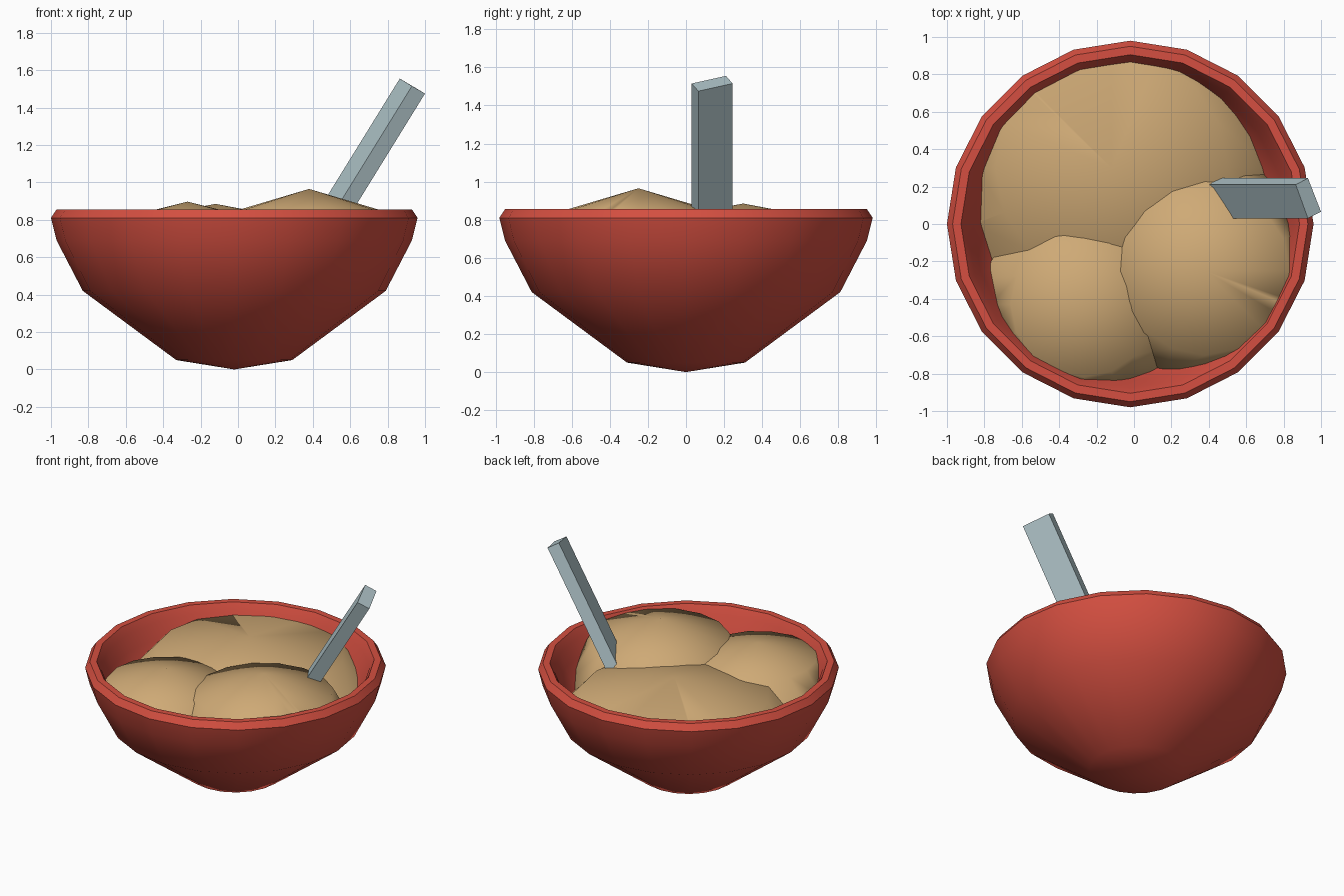
import bpy, bmesh, math
from mathutils import Vector, Matrix

if "Cube" in bpy.data.objects:
    bpy.data.objects.remove(bpy.data.objects["Cube"])


def material(name, rgb):
    m = bpy.data.materials.new(name)
    m.diffuse_color = (*rgb, 1)
    m.use_nodes = True
    m.node_tree.nodes["Principled BSDF"].inputs["Base Color"].default_value = m.diffuse_color
    return m


RED = material("red", (0.66, 0.078, 0.052))
TAN = material("tan", (0.62, 0.40, 0.18))
STEEL = material("pale steel", (0.43, 0.55, 0.58))
CX = -0.02  # bowl axis


def make_object(name, bm, mat, angle):
    bmesh.ops.recalc_face_normals(bm, faces=bm.faces)
    me = bpy.data.meshes.new(name)
    bm.to_mesh(me)
    bm.free()
    me.materials.append(mat)
    ob = bpy.data.objects.new(name, me)
    bpy.context.collection.objects.link(ob)
    smooth(me, angle)
    return ob


def smooth(me, angle):
    for p in me.polygons:
        p.use_smooth = angle > 0
    if angle > 0:
        me.set_sharp_from_angle(angle=math.radians(angle))


def lathe(profile, sides=20):
    """Closed solid of revolution; the profile starts and ends on the axis."""
    bm = bmesh.new()
    rings = []
    for r, z in profile:
        if r == 0:
            rings.append([bm.verts.new((CX, 0, z))] * sides)
        else:
            rings.append([bm.verts.new((CX + r * math.cos(2 * math.pi * i / sides),
                                        r * math.sin(2 * math.pi * i / sides), z))
                          for i in range(sides)])
    for a, b in zip(rings, rings[1:]):
        for i in range(sides):
            j = (i + 1) % sides
            quad = list(dict.fromkeys((a[i], a[j], b[j], b[i])))
            bm.faces.new(quad)
    return bm


# Bowl: outer wall, bevelled rim, inner wall
make_object("bowl", lathe([
    (0, 0), (0.31, 0.05), (0.81, 0.42), (0.95, 0.69), (0.98, 0.81),
    (0.95, 0.855), (0.905, 0.855), (0.875, 0.80), (0.84, 0.70),
    (0.72, 0.45), (0.27, 0.13), (0, 0.09)]), RED, 35)

# Hidden helper: bowl interior up to the middle of the wall
interior = make_object("interior_cutter", lathe([
    (0, 0.05), (0.29, 0.09), (0.765, 0.435), (0.895, 0.695),
    (0.925, 0.82), (0.925, 1.2), (0, 1.2)]), RED, 0)
interior.hide_render = True

# Scoops: flattened spheres trimmed to the inside of the bowl
for name, peak, radius, height in (
        ("back_scoop", (-0.12, 0.30, 0.885), 0.88, 0.40),
        ("right_scoop", (0.38, -0.25, 0.965), 0.64, 0.46),
        ("left_scoop", (-0.27, -0.43, 0.897), 0.55, 0.33)):
    bm = bmesh.new()
    bmesh.ops.create_uvsphere(
        bm, u_segments=16, v_segments=4, radius=1,
        matrix=Matrix.Translation(Vector(peak) - Vector((0, 0, height)))
        @ Matrix.Diagonal((radius, radius, height, 1)))
    ob = make_object(name, bm, TAN, 65)
    mod = ob.modifiers.new("trim", 'BOOLEAN')
    mod.operation = 'INTERSECT'
    mod.solver = 'EXACT'
    mod.object = interior
    dg = bpy.context.evaluated_depsgraph_get()
    trimmed = bpy.data.meshes.new_from_object(ob.evaluated_get(dg))
    ob.modifiers.clear()
    ob.data = trimmed
    trimmed.materials.clear()
    trimmed.materials.append(TAN)
    for p in trimmed.polygons:
        p.material_index = 0
    smooth(trimmed, 65)

bpy.data.objects.remove(interior)

# Spoon handle: a leaning, twisted bar sunk into the right scoop
bm = bmesh.new()
top = [bm.verts.new(c) for c in ((0.865, 0.21, 1.555), (0.93, 0.245, 1.515),
                                 (1.0, 0.065, 1.475), (0.93, 0.03, 1.515))]
drop = Vector((0.525, 0, 0.85)) * -1.1
low = [bm.verts.new(v.co + drop) for v in top]
bm.faces.new(top)
bm.faces.new(low[::-1])
for i in range(4):
    j = (i + 1) % 4
    bm.faces.new((top[i], low[i], low[j], top[j]))
make_object("spoon_handle", bm, STEEL, 0)
